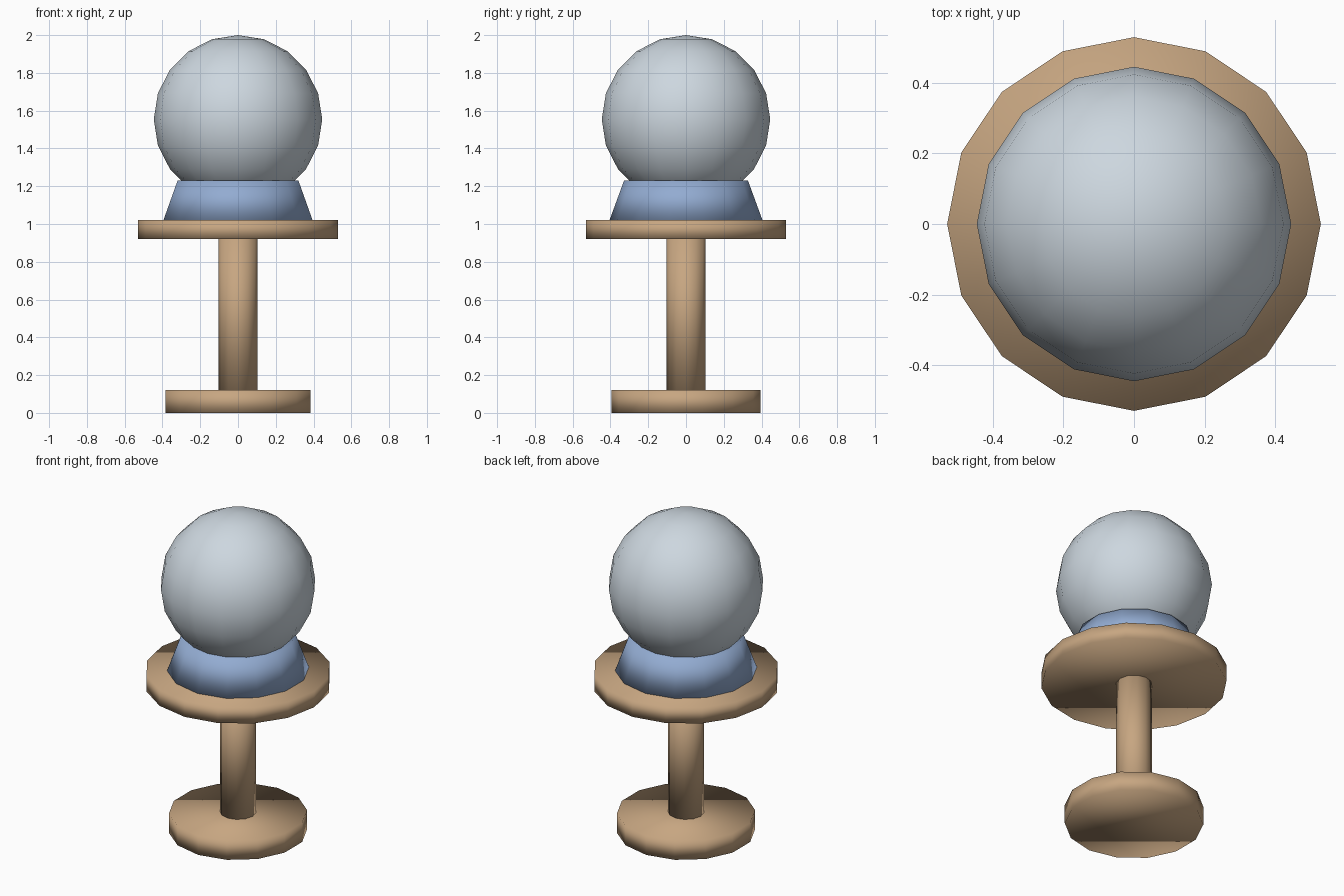
import bpy

cube = bpy.data.objects.get("Cube")
if cube:
    bpy.data.objects.remove(cube, do_unlink=True)


def make_material(name, rgb):
    mat = bpy.data.materials.new(name)
    mat.use_nodes = True
    mat.diffuse_color = (*rgb, 1)
    mat.node_tree.nodes["Principled BSDF"].inputs["Base Color"].default_value = (*rgb, 1)
    return mat


def finish(name, mat):
    obj = bpy.context.object
    obj.name = name
    obj.data.materials.append(mat)
    bpy.ops.object.shade_smooth()
    return obj


def turned(name, mat, sides, bottom_radius, top_radius, bottom, top):
    """Upright cylinder or tapered drum between two heights."""
    bpy.ops.mesh.primitive_cone_add(
        vertices=sides, radius1=bottom_radius, radius2=top_radius,
        depth=top - bottom, location=(0, 0, (bottom + top) / 2))
    return finish(name, mat)


wood = make_material("tan wood", (0.57, 0.38, 0.22))
blue = make_material("soft blue", (0.29, 0.41, 0.64))
glass = make_material("pale grey blue", (0.61, 0.68, 0.74))

# Wooden pedestal
turned("base_disc", wood, 14, 0.395, 0.395, 0, 0.12)
turned("post", wood, 12, 0.103, 0.103, 0.12, 0.92)
turned("table_disc", wood, 16, 0.53, 0.53, 0.92, 1.02)

# Tapered holder
turned("holder", blue, 14, 0.405, 0.328, 1.02, 1.23)

# Ball resting in the holder
bpy.ops.mesh.primitive_uv_sphere_add(
    segments=16, ring_count=10, radius=0.446, location=(0, 0, 1.554))
finish("ball", glass)
